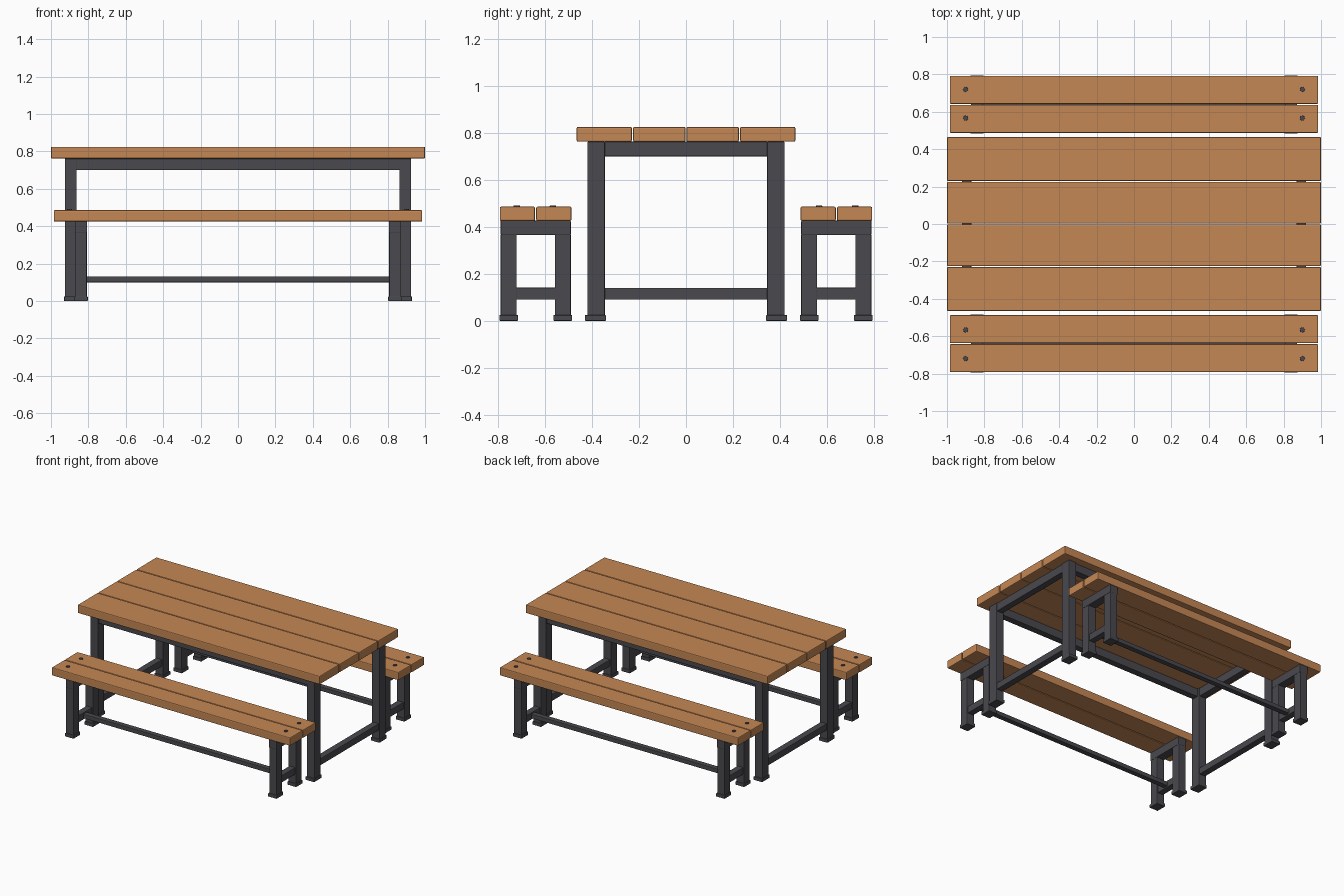
import bpy, bmesh

if "Cube" in bpy.data.objects:
    bpy.data.objects.remove(bpy.data.objects["Cube"])


def material(name, rgb):
    m = bpy.data.materials.new(name)
    m.diffuse_color = (*rgb, 1)
    m.use_nodes = True
    m.node_tree.nodes["Principled BSDF"].inputs["Base Color"].default_value = m.diffuse_color
    return m


WOOD = material("warm_wood", (0.56, 0.245, 0.09))
METAL = material("dark_metal", (0.068, 0.065, 0.075))


def finish(name, bm, mat, bevel):
    me = bpy.data.meshes.new(name)
    bm.to_mesh(me)
    bm.free()
    me.materials.append(mat)
    ob = bpy.data.objects.new(name, me)
    bpy.context.collection.objects.link(ob)
    if bevel:
        b = ob.modifiers.new("soft_edges", "BEVEL")
        b.width = bevel
        b.segments = 2
    return ob


def box(name, x, y, z, mat, bevel=0.004):
    """Box from (min, max) pairs, in any order."""
    bm = bmesh.new()
    bmesh.ops.create_cube(bm, size=1)
    for v in bm.verts:
        for i, (a, b) in enumerate((x, y, z)):
            v.co[i] = (a + b) / 2 + v.co[i] * abs(b - a)
    return finish(name, bm, mat, bevel)


def bolt(name, x, y, z0, z1):
    bm = bmesh.new()
    bmesh.ops.create_cone(bm, cap_ends=True, segments=8, radius1=0.016,
                          radius2=0.013, depth=z1 - z0)
    bmesh.ops.translate(bm, verts=bm.verts, vec=(x, y, (z0 + z1) / 2))
    return finish(name, bm, METAL, 0)


def pair(s, a, b):
    return (s * a, s * b)


# Table top planks
for y0, y1 in ((-0.465, -0.23), (-0.225, -0.002), (0.002, 0.225), (0.23, 0.465)):
    box("table_plank", (-1, 1), (y0, y1), (0.762, 0.825), WOOD, 0.006)

# Table frame
for s in (-1, 1):
    box("table_end_apron", pair(s, 0.87, 0.92), (-0.35, 0.35), (0.70, 0.762), METAL)
    box("table_end_rail", pair(s, 0.87, 0.92), (-0.35, 0.35), (0.09, 0.14), METAL)
    box("table_long_apron", (-0.87, 0.87), pair(s, 0.36, 0.41), (0.70, 0.762), METAL)
    for t in (-1, 1):
        box("table_leg", pair(s, 0.863, 0.926), pair(t, 0.345, 0.42), (0.02, 0.762), METAL)
        box("table_foot", pair(s, 0.858, 0.93), pair(t, 0.34, 0.43), (0, 0.025), METAL)

# Benches, one on each side
for t in (-1, 1):
    for y0, y1 in ((0.487, 0.637), (0.642, 0.792)):
        box("bench_plank", (-0.985, 0.985), pair(t, y0, y1), (0.425, 0.486), WOOD, 0.006)
    box("bench_stretcher", (-0.82, 0.82), pair(t, 0.62, 0.66), (0.10, 0.132), METAL)
    for s in (-1, 1):
        box("bench_top_rail", pair(s, 0.806, 0.872), pair(t, 0.49, 0.789), (0.365, 0.426), METAL)
        box("bench_low_rail", pair(s, 0.815, 0.863), pair(t, 0.55, 0.73), (0.09, 0.142), METAL)
        for y0 in (0.49, 0.72):
            box("bench_leg", pair(s, 0.808, 0.87), pair(t, y0, y0 + 0.068), (0.02, 0.37), METAL)
            box("bench_foot", pair(s, 0.803, 0.875), pair(t, y0 - 0.006, y0 + 0.074),
                (0, 0.025), METAL)
        for y in (0.566, 0.72):
            bolt("bench_bolt", s * 0.9, t * y, 0.47, 0.491)
